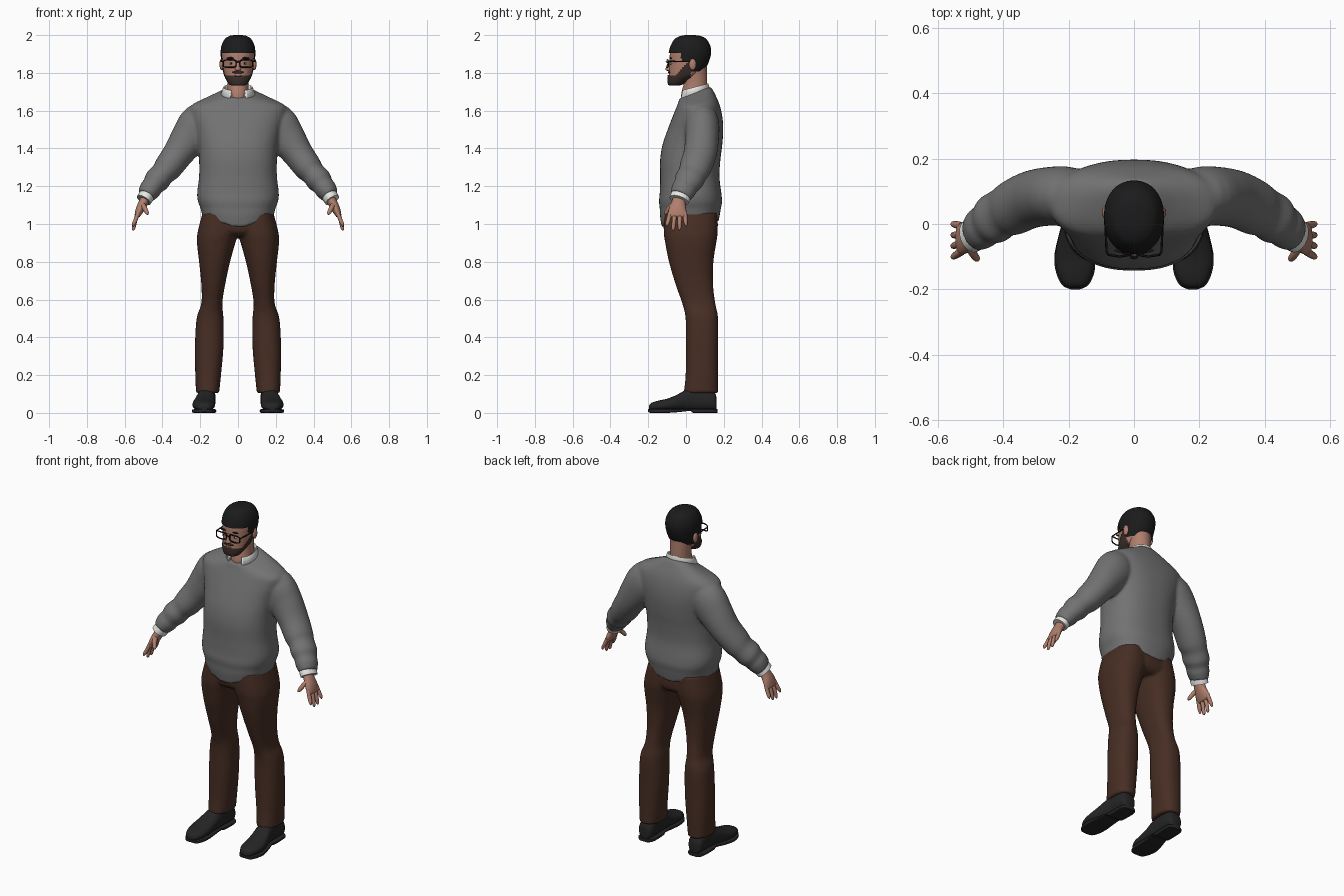
import bpy, bmesh, math
from mathutils import Vector

if "Cube" in bpy.data.objects:
    bpy.data.objects.remove(bpy.data.objects["Cube"])


def mat(name, *rgb):
    m = bpy.data.materials.new(name)
    m.diffuse_color = (*rgb, 1)
    m.use_nodes = True
    m.node_tree.nodes["Principled BSDF"].inputs["Base Color"].default_value = m.diffuse_color
    return m


GREY = mat("sweater grey", .17, .17, .17)
BROWN = mat("trouser brown", .062, .027, .017)
SKIN = mat("skin", .43, .21, .15)
HAIR = mat("hair black", .011, .011, .012)
BEARD = mat("beard brown", .04, .026, .022)
SHOE = mat("shoe black", .018, .018, .019)
WHITE = mat("shirt white", .8, .8, .77)
FRAME = mat("frame black", .005, .005, .005)
LIP = mat("lip", .28, .11, .09)


def finish(ob, m, angle=50):
    ob.data.materials.clear()
    ob.data.materials.append(m)
    bpy.ops.object.select_all(action='DESELECT')
    ob.select_set(True)
    bpy.context.view_layer.objects.active = ob
    bpy.ops.object.shade_smooth_by_angle(angle=math.radians(angle))
    return ob


def to_object(name, bm, m):
    bmesh.ops.recalc_face_normals(bm, faces=bm.faces)
    me = bpy.data.meshes.new(name)
    bm.to_mesh(me)
    bm.free()
    ob = bpy.data.objects.new(name, me)
    bpy.context.collection.objects.link(ob)
    return finish(ob, m)


def spline(rows, sub=4):
    """Catmull-Rom through rows of numbers."""
    out = []
    for i in range(len(rows) - 1):
        a, b, c, d = (rows[max(i - 1, 0)], rows[i], rows[i + 1], rows[min(i + 2, len(rows) - 1)])
        for k in range(sub):
            t = k / sub
            out.append([.5 * (2*q + (r - p)*t + (2*p - 5*q + 4*r - s)*t*t + (3*q - p - 3*r + s)*t**3)
                        for p, q, r, s in zip(a, b, c, d)])
    return out + [list(rows[-1])]


def unit_ring(n, e):
    """Superellipse outline with exponent e."""
    f = lambda v: math.copysign(abs(v) ** (2 / e), v)
    return [(f(math.cos(2*math.pi*i/n)), f(math.sin(2*math.pi*i/n))) for i in range(n)]


def loft(name, rings, m, keep=None):
    bm = bmesh.new()
    vs = [[bm.verts.new(p) for p in r] for r in rings]
    n = len(vs[0])
    for a, b in zip(vs, vs[1:]):
        for i in range(n):
            j = (i + 1) % n
            bm.faces.new((a[i], a[j], b[j], b[i]))
    bm.faces.new(vs[0])
    bm.faces.new(vs[-1])
    if keep:
        drop = [f for f in bm.faces if not keep(f.calc_center_median())]
        bmesh.ops.delete(bm, geom=drop, context='FACES')
    return to_object(name, bm, m)


def stack(rows, n=48, e=2.3, sub=4):
    """Horizontal rings from (z, x_min, x_max, y_front, y_back, tilt)."""
    rings = []
    for z, x0, x1, y0, y1, tilt in spline(rows, sub):
        rings.append([Vector(((x0+x1)/2 + (x1-x0)/2*c, (y0+y1)/2 + (y1-y0)/2*s,
                              z + tilt*(y1-y0)/2*s)) for c, s in unit_ring(n, e)])
    return rings


def limb(rows, side, n=24, sub=4):
    """Rings across a path of (x, y, z, radius in plane, radius in depth)."""
    rows = spline(rows, sub)
    rings = []
    for i, (x, y, z, ra, rb) in enumerate(rows):
        t = (Vector(rows[min(i+1, len(rows)-1)][:3]) - Vector(rows[max(i-1, 0)][:3])).normalized()
        u = t.cross(Vector((0, 1, 0))).normalized()
        v = u.cross(t)
        pts = [Vector((x, y, z)) + u*ra*c + v*rb*s for c, s in unit_ring(n, 2)]
        rings.append([Vector((p.x*side, p.y, p.z)) for p in pts])
    return rings


def fuse(parts, name, voxel, m, smooth):
    """Weld overlapping parts into one soft garment."""
    bpy.ops.object.select_all(action='DESELECT')
    for p in parts:
        p.select_set(True)
    bpy.context.view_layer.objects.active = parts[0]
    bpy.ops.object.join()
    ob = parts[0]
    ob.name = name
    r = ob.modifiers.new("weld", 'REMESH')
    r.mode, r.voxel_size = 'VOXEL', voxel
    s = ob.modifiers.new("soften", 'SMOOTH')
    s.factor, s.iterations = .5, smooth
    for md in list(ob.modifiers):
        bpy.ops.object.modifier_apply(modifier=md.name)
    return finish(ob, m, 65)


def wide(rows):
    return [(z, -w, w, a, b, t) for z, w, a, b, t in rows]


# sweater: body with a folded hem, dipping at the middle
body = stack(wide([(1.035, .186, -.128, .172, 0), (1.065, .194, -.137, .18, 0), (1.085, .199, -.139, .185, 0),
                   (1.12, .212, -.143, .191, 0), (1.165, .216, -.139, .187, 0), (1.25, .206, -.137, .177, 0),
                   (1.34, .206, -.137, .182, 0), (1.42, .212, -.124, .192, 0), (1.5, .228, -.097, .197, 0),
                   (1.57, .25, -.07, .192, 0), (1.625, .25, -.05, .178, .05), (1.665, .17, -.04, .155, .2),
                   (1.69, .1, -.037, .135, .36), (1.696, .085, -.033, .128, .38)]), 64, 2.4)
for ring in body[:7]:
    for p in ring:
        mid = max(0, 1 - abs(p.x)/.19)
        p.z -= max(0, (1.09 - p.z)/.055) * mid * (.06 if p.y < 0 else .025)
parts = [loft("body", body, GREY)]
ARM = [(.13, .085, 1.56, .095, .07), (.2, .085, 1.53, .11, .09), (.255, .085, 1.46, .1, .09),
       (.315, .075, 1.375, .082, .088), (.37, .05, 1.3, .075, .085), (.4, .035, 1.265, .065, .077),
       (.43, .015, 1.23, .068, .078), (.45, 0, 1.203, .057, .067), (.467, -.013, 1.18, .058, .066),
       (.488, -.03, 1.147, .045, .057)]
for s in (-1, 1):
    parts.append(loft("sleeve", limb(ARM, s, 32), GREY))
fuse(parts, "sweater", .009, GREY, 4)

# trousers: two legs and a seat
LEG = [(.105, .1, .222, -.012, .17, 0), (.2, .09, .226, -.002, .17, 0), (.35, .077, .228, 0, .17, 0),
       (.5, .077, .219, -.002, .17, 0), (.58, .083, .194, -.02, .155, 0), (.68, .068, .194, -.055, .143, 0),
       (.8, .042, .206, -.09, .145, 0), (.9, .014, .217, -.11, .16, 0), (.96, -.005, .213, -.118, .168, 0),
       (1.06, -.01, .187, -.115, .165, 0)]
parts = [loft("seat", stack(wide([(.935, .13, -.085, .14, 0), (.97, .19, -.118, .167, 0),
                                  (1.07, .183, -.115, .165, 0)])), BROWN)]
for s in (-1, 1):
    parts.append(loft("leg", [[Vector((p.x*s, p.y, p.z)) for p in r] for r in stack(LEG)], BROWN))
fuse(parts, "trousers", .008, BROWN, 3)

# shoes: (y, middle x, half width, bottom, top)
UPPER = [(-.196, .18, .015, .015, .035), (-.185, .18, .036, .012, .052), (-.15, .18, .054, .012, .064),
         (-.1, .181, .06, .012, .075), (-.05, .177, .056, .012, .095), (0, .17, .05, .012, .122),
         (.05, .166, .046, .012, .135), (.11, .165, .047, .012, .13), (.15, .165, .042, .012, .11),
         (.162, .165, .028, .015, .08)]
SOLE = [(-.2, .18, .014, .006, .02), (-.187, .18, .04, 0, .02), (-.15, .18, .058, 0, .02),
        (-.1, .181, .063, 0, .02), (-.04, .176, .056, .004, .02), (.02, .168, .048, .01, .02),
        (.04, .167, .048, 0, .02), (.11, .165, .05, 0, .02), (.15, .165, .045, 0, .02),
        (.166, .165, .028, 0, .02)]
for s in (-1, 1):
    for name, rows, e in (("shoe_upper", UPPER, 2.4), ("shoe_sole", SOLE, 6)):
        loft(name, [[Vector((s*(cx + w*c), y, (z0+z1)/2 + (z1-z0)/2*q)) for c, q in unit_ring(32, e)]
                    for y, cx, w, z0, z1 in spline(rows)], SHOE)

# hands and shirt cuffs
for s in (-1, 1):
    loft("shirt_cuff", limb([(.474, -.02, 1.165, .04, .052), (.488, -.03, 1.143, .042, .054),
                             (.499, -.037, 1.126, .041, .053)], s), WHITE)
    loft("palm", limb([(.48, -.03, 1.15, .026, .034), (.502, -.04, 1.11, .025, .037), (.52, -.045, 1.075, .022, .047),
                       (.533, -.045, 1.045, .015, .05), (.537, -.045, 1.036, .008, .045)], s), SKIN)
    for i, (ty, tz) in enumerate([(-.1, .988), (-.067, .965), (-.034, .967), (0, .988)]):
        y = -.084 + .026*i
        loft("finger", limb([(.527, y, 1.06, .011, .012), (.543, y*.4 + ty*.6, 1.02, .0105, .0115),
                             (.553, ty, tz + .012, .009, .009), (.555, ty, tz, .003, .003)], s, 12), SKIN)
    loft("thumb", limb([(.508, -.055, 1.11, .014, .016), (.495, -.086, 1.085, .013, .014),
                        (.481, -.106, 1.058, .01, .01), (.477, -.11, 1.05, .003, .003)], s, 12), SKIN)

# neck and open collar
loft("neck", stack(wide([(1.6, .06, -.02, .11, 0), (1.68, .058, -.026, .112, 0), (1.75, .056, -.012, .112, 0),
                         (1.83, .062, -.02, .11, 0)]), 32, 2), SKIN)
bm = bmesh.new()
cols = []
for k in range(41):
    a = .5 + (2*math.pi - 1)*k/40
    f = (1 + math.cos(a))/2
    tip = .02*max(0, (f - .8)/.14)
    cols.append([bm.verts.new((r*math.sin(a), .045 - q*math.cos(a), z - .038*f))
                 for r, q, z in ((.066, .068, 1.69), (.07, .07, 1.74), (.077, .073, 1.744), (.094, .088, 1.7 - tip))])
for a, b in zip(cols, cols[1:]):
    for i in range(3):
        bm.faces.new((a[i], b[i], b[i+1], a[i+1]))
collar = to_object("shirt_collar", bm, WHITE)
collar.modifiers.new("thickness", 'SOLIDIFY').thickness = .005

# head, with hair and beard as slightly larger shells
HEAD = [(1.737, .03, -.085, -.04, 0), (1.745, .045, -.092, -.015, 0), (1.765, .06, -.094, .02, 0),
        (1.79, .071, -.091, .07, 0), (1.83, .079, -.089, .1, 0), (1.87, .083, -.088, .118, 0),
        (1.91, .085, -.084, .126, 0), (1.945, .08, -.074, .121, 0), (1.973, .062, -.052, .1, 0),
        (1.989, .036, -.02, .068, 0), (1.993, .012, .01, .035, 0)]


def hairline(y):
    return 1.902 if y < -.025 else 1.86 if y < .025 else 1.805


def head(name, grow, m, keep=None):
    rows = [(z + (grow if z > 1.95 else -grow if z < 1.75 else 0), w + grow, a - grow, b + grow, t)
            for z, w, a, b, t in HEAD]
    return loft(name, stack(wide(rows), 80, 2.15, 7), m, keep)


head("head", 0, SKIN)
head("hair", .007, HAIR, lambda c: c.z > hairline(c.y))
head("beard", .004, BEARD, lambda c: c.y < .025 and c.z < 1.785 + 1.1*max(0, c.y + .055))


def blob(name, m, loc, size):
    bpy.ops.mesh.primitive_uv_sphere_add(segments=16, ring_count=10, location=loc)
    ob = bpy.context.object
    ob.name, ob.scale = name, size
    return finish(ob, m)


# face
loft("nose", stack(wide([(1.81, .008, -.098, -.07, 0), (1.817, .017, -.108, -.07, 0), (1.83, .012, -.106, -.07, 0),
                         (1.865, .007, -.092, -.07, 0)]), 16, 2), SKIN)
blob("moustache", BEARD, (0, -.088, 1.803), (.032, .007, .007))
blob("mouth", LIP, (0, -.093, 1.785), (.022, .005, .005))
for s in (-1, 1):
    blob("ear", SKIN, (s*.087, .035, 1.845), (.011, .019, .031))
    blob("eye", WHITE, (s*.036, -.079, 1.85), (.012, .006, .005))
    blob("iris", FRAME, (s*.036, -.083, 1.85), (.005, .003, .005))
    blob("eyebrow", HAIR, (s*.038, -.081, 1.878), (.022, .006, .005))


def wire(name, pts, closed=False):
    cu = bpy.data.curves.new(name, 'CURVE')
    cu.dimensions, cu.bevel_depth, cu.bevel_resolution = '3D', .0035, 2
    sp = cu.splines.new('POLY')
    sp.points.add(len(pts) - 1)
    for p, q in zip(sp.points, pts):
        p.co = (*q, 1)
    sp.use_cyclic_u = closed
    ob = bpy.data.objects.new(name, cu)
    bpy.context.collection.objects.link(ob)
    bpy.ops.object.select_all(action='DESELECT')
    ob.select_set(True)
    bpy.context.view_layer.objects.active = ob
    bpy.ops.object.convert(target='MESH')
    finish(bpy.context.object, FRAME)


# glasses
for s in (-1, 1):
    wire("glasses_rim", [(s*(.044 + .034*c), -.1 + .006*abs(c), 1.849 + .02*q) for c, q in unit_ring(24, 4)], True)
    wire("glasses_temple", [(s*.078, -.094, 1.86), (s*.084, -.085, 1.861), (s*.089, .03, 1.86)])
wire("glasses_bridge", [(-.011, -.1, 1.856), (0, -.104, 1.859), (.011, -.1, 1.856)])
